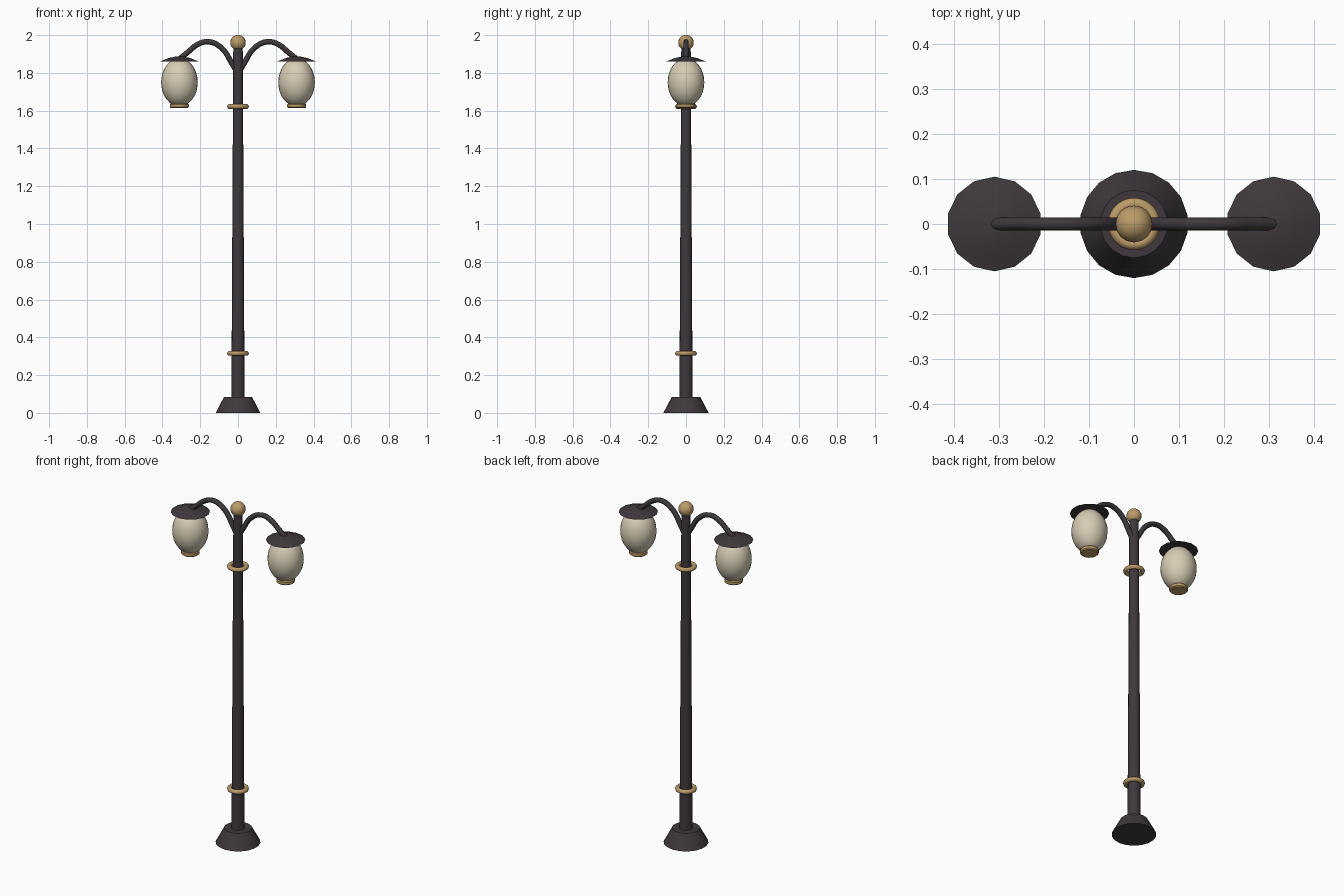
import bpy
import math

if "Cube" in bpy.data.objects:
    bpy.data.objects.remove(bpy.data.objects["Cube"])


def material(name, color):
    m = bpy.data.materials.new(name)
    m.diffuse_color = (*color, 1)
    m.use_nodes = True
    m.node_tree.nodes["Principled BSDF"].inputs["Base Color"].default_value = m.diffuse_color
    return m


iron = material("dark_iron", (0.050, 0.040, 0.048))
brass = material("brass", (0.50, 0.33, 0.14))
glass = material("cream_glass", (0.68, 0.61, 0.46))


def finish(name, mat, angle=40):
    ob = bpy.context.object
    ob.name = name
    ob.data.materials.append(mat)
    bpy.ops.object.shade_smooth_by_angle(angle=math.radians(angle))
    return ob


def cone(name, mat, x, z0, z1, r0, r1, sides):
    # Tapered round part standing between two heights
    bpy.ops.mesh.primitive_cone_add(vertices=sides, radius1=r0, radius2=r1,
                                    depth=z1 - z0, location=(x, 0, (z0 + z1) / 2))
    return finish(name, mat)


def ball(name, mat, x, z, rx, rz, segments, rings):
    bpy.ops.mesh.primitive_uv_sphere_add(segments=segments, ring_count=rings,
                                         radius=1, location=(x, 0, z))
    bpy.context.object.scale = (rx, rx, rz)
    bpy.ops.object.transform_apply(location=False, rotation=False, scale=True)
    return finish(name, mat)


def revolve(name, mat, x, profile, sides):
    # Closed solid of revolution from (radius, height) points
    verts, faces = [], []
    for r, z in profile:
        for i in range(sides):
            a = math.pi / 2 + math.tau * i / sides
            verts.append((r * math.cos(a), r * math.sin(a), z))
    for k in range(len(profile) - 1):
        for i in range(sides):
            j = (i + 1) % sides
            faces.append((k * sides + i, k * sides + j,
                          (k + 1) * sides + j, (k + 1) * sides + i))
    faces.append(tuple(reversed(range(sides))))
    faces.append(tuple(range(len(verts) - sides, len(verts))))
    me = bpy.data.meshes.new(name)
    me.from_pydata(verts, [], faces)
    ob = bpy.data.objects.new(name, me)
    bpy.context.collection.objects.link(ob)
    bpy.ops.object.select_all(action='DESELECT')
    ob.select_set(True)
    bpy.context.view_layer.objects.active = ob
    ob.location.x = x
    return finish(name, mat)


# Foot, pole and finial
cone("base", iron, 0, 0, 0.085, 0.12, 0.075, 18)
cone("pole", iron, 0, 0.08, 1.94, 0.035, 0.025, 16)
ball("finial", brass, 0, 1.96, 0.041, 0.041, 16, 10)

# Brass collars on the pole
for name, z in (("lower_collar", 0.315), ("upper_collar", 1.622)):
    bpy.ops.mesh.primitive_torus_add(major_radius=0.045, minor_radius=0.013,
                                     major_segments=40, minor_segments=10,
                                     location=(0, 0, z))
    finish(name, brass, 60)

ARM = [(0.0, 1.795), (0.035, 1.855), (0.085, 1.93), (0.155, 1.965),
       (0.215, 1.95), (0.265, 1.91), (0.312, 1.872)]

for side, s in (("left", -1), ("right", 1)):
    x = 0.31 * s
    # Curved arm
    cu = bpy.data.curves.new(side + "_arm", 'CURVE')
    cu.dimensions = '3D'
    cu.bevel_depth = 0.0145
    cu.bevel_resolution = 2
    cu.resolution_u = 4
    cu.use_fill_caps = True
    sp = cu.splines.new('BEZIER')
    sp.bezier_points.add(len(ARM) - 1)
    for p, (px, pz) in zip(sp.bezier_points, ARM):
        p.co = (px * s, 0, pz)
        p.handle_left_type = p.handle_right_type = 'AUTO'
    cu.materials.append(iron)
    bpy.context.collection.objects.link(bpy.data.objects.new(side + "_arm", cu))

    # Lantern: shade, globe and bottom cup
    revolve(side + "_shade", iron, x,
            [(0.105, 1.861), (0.085, 1.868), (0.06, 1.878), (0.025, 1.886)], 14)
    ball(side + "_globe", glass, x, 1.75, 0.097, 0.127, 24, 16)
    revolve(side + "_cup", brass, x,
            [(0.045, 1.614), (0.05, 1.619), (0.05, 1.633), (0.045, 1.638)], 20)
